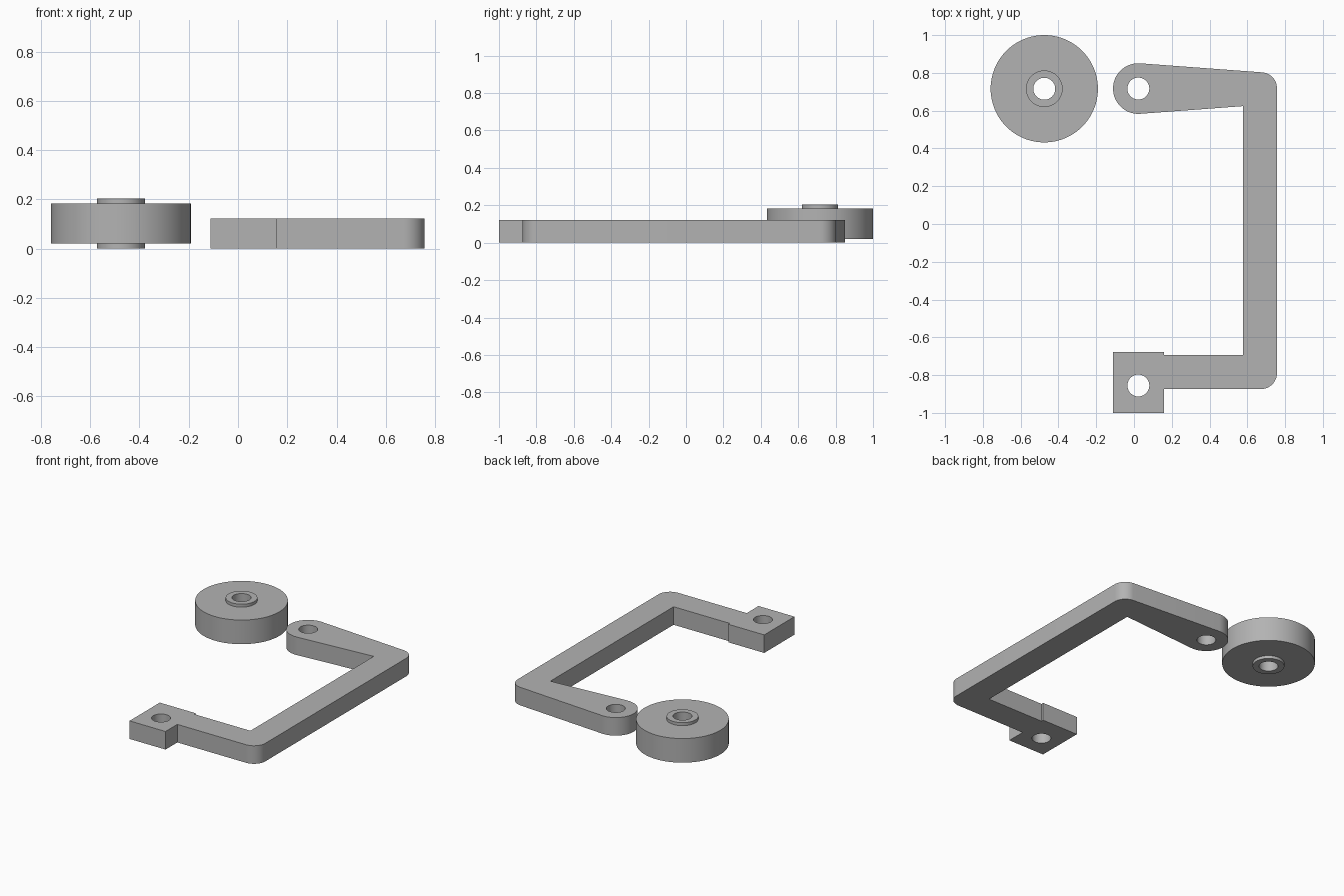
import bpy, bmesh, math

if "Cube" in bpy.data.objects:
    bpy.data.objects.remove(bpy.data.objects["Cube"])

grey = bpy.data.materials.new("plain_grey")
grey.diffuse_color = (0.45, 0.45, 0.45, 1)
grey.use_nodes = True
grey.node_tree.nodes["Principled BSDF"].inputs["Base Color"].default_value = grey.diffuse_color


def arc(cx, cy, r, a0, a1, n):
    """Points on an arc, angles in degrees, both ends included."""
    angles = [math.radians(a0 + (a1 - a0) * i / n) for i in range(n + 1)]
    return [(cx + r * math.cos(a), cy + r * math.sin(a)) for a in angles]


def circle(cx, cy, r, n=64):
    return arc(cx, cy, r, 0, 360, n)[:-1]


def plate(name, loops, z0, z1):
    """Solid plate from an outline and its holes."""
    curve = bpy.data.curves.new(name + "_outline", 'CURVE')
    curve.dimensions = '2D'
    curve.fill_mode = 'BOTH'
    curve.extrude = (z1 - z0) / 2
    for loop in loops:
        spline = curve.splines.new('POLY')
        spline.points.add(len(loop) - 1)
        for point, (x, y) in zip(spline.points, loop):
            point.co = (x, y, 0, 1)
        spline.use_cyclic_u = True
    helper = bpy.data.objects.new(name + "_outline", curve)
    bpy.context.collection.objects.link(helper)
    bpy.context.view_layer.update()
    mesh = bpy.data.meshes.new_from_object(
        helper.evaluated_get(bpy.context.evaluated_depsgraph_get()))
    bpy.data.objects.remove(helper)
    bm = bmesh.new()
    bm.from_mesh(mesh)
    bmesh.ops.remove_doubles(bm, verts=bm.verts, dist=0.0001)
    bmesh.ops.translate(bm, verts=bm.verts, vec=(0, 0, (z0 + z1) / 2))
    bmesh.ops.recalc_face_normals(bm, faces=bm.faces)
    bm.to_mesh(mesh)
    bm.free()
    finish(name, mesh)


def lathe(name, profile, cx, cy, n=96):
    """Ring-shaped solid turned from a closed (radius, z) profile."""
    verts, faces, m = [], [], len(profile)
    for i in range(n):
        a = 2 * math.pi * i / n
        verts += [(cx + r * math.cos(a), cy + r * math.sin(a), z) for r, z in profile]
        for j in range(m):
            k, nxt = (j + 1) % m, (i + 1) % n
            faces.append((i * m + j, nxt * m + j, nxt * m + k, i * m + k))
    mesh = bpy.data.meshes.new(name)
    mesh.from_pydata(verts, [], faces)
    finish(name, mesh)


def finish(name, mesh):
    mesh.name = name
    mesh.materials.clear()
    mesh.materials.append(grey)
    obj = bpy.data.objects.new(name, mesh)
    bpy.context.collection.objects.link(obj)
    bpy.ops.object.select_all(action='DESELECT')
    obj.select_set(True)
    bpy.context.view_layer.objects.active = obj
    bpy.ops.object.shade_smooth_by_angle(angle=math.radians(30))


# Crank bracket: rounded tapered arm, long bar, square end block
outline = (
    arc(0.023, 0.717, 0.134, 86, 274, 40)
    + [(0.578, 0.624), (0.578, -0.693), (0.158, -0.693), (0.158, -0.677),
       (-0.111, -0.677), (-0.111, -1.0), (0.158, -1.0), (0.158, -0.874)]
    + arc(0.672, -0.789, 0.085, -90, 0, 12)
    + arc(0.672, 0.718, 0.085, 0, 86, 12)
)
plate("crank_bracket",
      [outline, circle(0.023, 0.717, 0.058), circle(0.023, -0.855, 0.058)],
      0, 0.122)

# Roller wheel with a raised hub on both sides and a through bore
lathe("roller_wheel",
      [(0.058, 0), (0.097, 0), (0.097, 0.02), (0.284, 0.02),
       (0.284, 0.183), (0.097, 0.183), (0.097, 0.203), (0.058, 0.203)],
      -0.475, 0.716)
